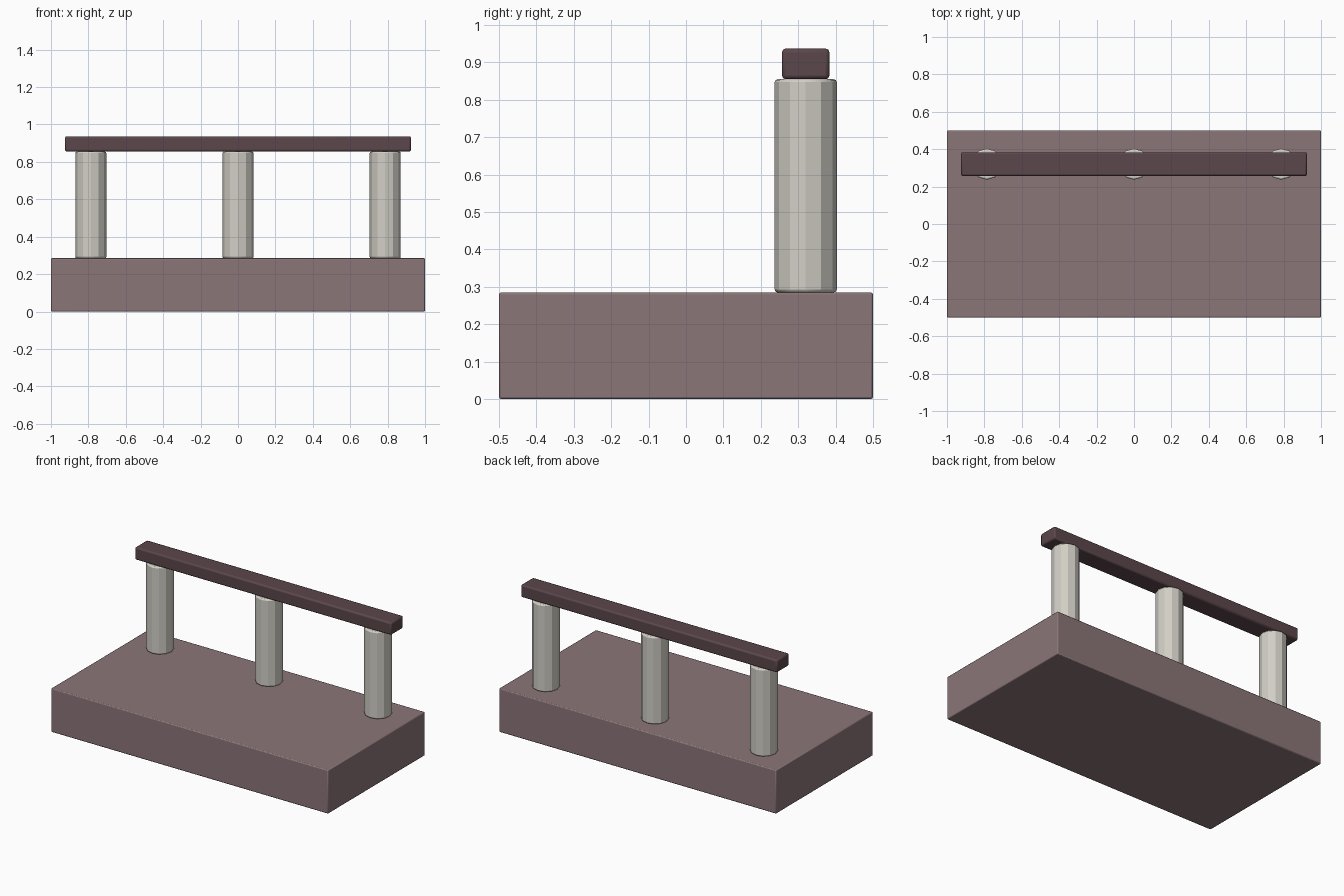
import bpy

cube = bpy.data.objects.get("Cube")
if cube:
    bpy.data.objects.remove(cube, do_unlink=True)


def material(name, rgb):
    mat = bpy.data.materials.new(name)
    mat.use_nodes = True
    color = (*rgb, 1)
    mat.diffuse_color = color
    mat.node_tree.nodes["Principled BSDF"].inputs["Base Color"].default_value = color
    return mat


def finish(name, mat, bevel, segments):
    """Name, colour, soften the edges and shade the active object."""
    obj = bpy.context.object
    obj.name = obj.data.name = name
    obj.data.materials.append(mat)
    mod = obj.modifiers.new("Rounded edges", "BEVEL")
    mod.width = bevel
    mod.segments = segments
    mod.limit_method = "ANGLE"
    mod.angle_limit = 0.7
    bpy.ops.object.shade_smooth_by_angle(angle=0.5)
    return obj


def box(name, size, center, mat, bevel, segments=2):
    bpy.ops.mesh.primitive_cube_add(size=1, location=center)
    bpy.context.object.scale = size
    bpy.ops.object.transform_apply(location=False, rotation=False, scale=True)
    return finish(name, mat, bevel, segments)


mauve = material("dusty mauve", (0.26, 0.18, 0.19))
stone = material("pale stone", (0.64, 0.62, 0.56))
plum = material("dark plum", (0.105, 0.062, 0.07))

BASE_TOP, POST_TOP, RAIL_TOP = 0.285, 0.855, 0.937
RAIL_Y = 0.32

# Floor slab
box("base", (2, 1, BASE_TOP), (0, 0, BASE_TOP / 2), mauve, 0.006)

# Row of posts
for name, x in (("right_post", -0.787), ("middle_post", 0), ("left_post", 0.787)):
    bpy.ops.mesh.primitive_cylinder_add(
        vertices=12, radius=0.083, depth=POST_TOP - BASE_TOP,
        location=(x, RAIL_Y, (BASE_TOP + POST_TOP) / 2))
    finish(name, stone, 0.008, 2)

# Handrail
box("rail", (1.85, 0.127, RAIL_TOP - POST_TOP),
    (0, RAIL_Y, (POST_TOP + RAIL_TOP) / 2), plum, 0.01)
